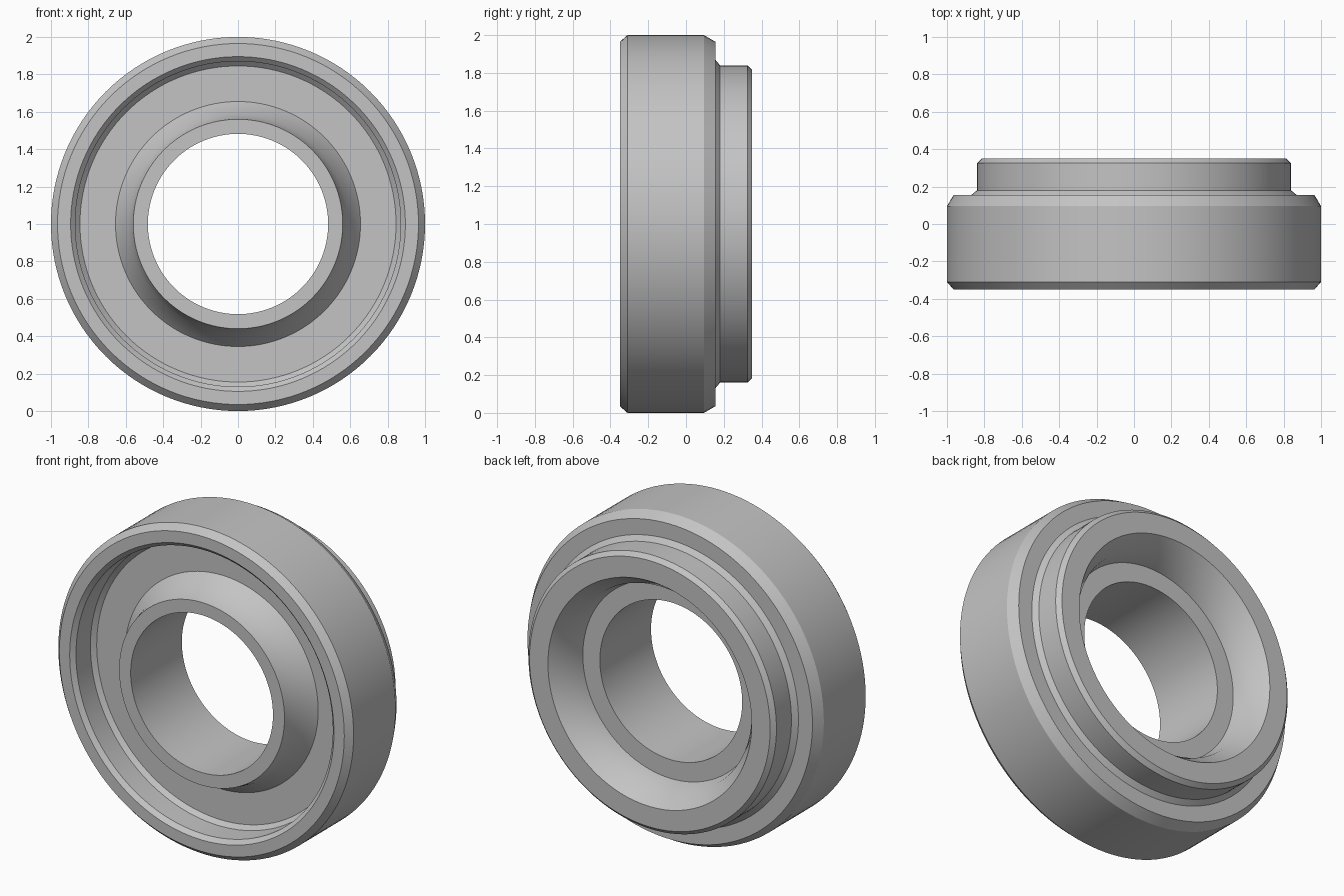
import bpy, bmesh, math
from mathutils import Vector

cube = bpy.data.objects.get("Cube")
if cube:
    bpy.data.objects.remove(cube, do_unlink=True)

grey = bpy.data.materials.new("plain grey")
grey.use_nodes = True
colour = (0.55, 0.55, 0.55, 1)
grey.diffuse_color = colour
grey.node_tree.nodes["Principled BSDF"].inputs["Base Color"].default_value = colour

AXIS_HEIGHT = 1.0
SEGMENTS = 128

# Cross-section as (radius, y), grouped by feature
outer_body = [(0.965, -0.35), (1.0, -0.31), (1.0, 0.095), (0.965, 0.155)]
rear_spigot = [(0.87, 0.155), (0.84, 0.18), (0.84, 0.325), (0.815, 0.35)]
rear_bowl = [(0.69, 0.35), (0.62, 0.25), (0.597, 0.145)]
bore = [(0.482, 0.145), (0.482, -0.35)]
front_boss = [(0.56, -0.35), (0.585, -0.25), (0.655, -0.16)]
front_recess = [(0.845, -0.16), (0.87, -0.185), (0.87, -0.325), (0.895, -0.35)]


def turned_part(name, profile):
    """Spin a closed cross-section around the y axis."""
    bm = bmesh.new()
    verts = [bm.verts.new((r, y, 0)) for r, y in profile]
    edges = [bm.edges.new((v, verts[(i + 1) % len(verts)]))
             for i, v in enumerate(verts)]
    bmesh.ops.spin(bm, geom=verts + edges, cent=(0, 0, 0), axis=(0, 1, 0),
                   angle=math.tau, steps=SEGMENTS, use_merge=False)
    bmesh.ops.remove_doubles(bm, verts=bm.verts, dist=0.0001)
    bmesh.ops.recalc_face_normals(bm, faces=bm.faces)
    bmesh.ops.translate(bm, verts=bm.verts, vec=Vector((0, 0, AXIS_HEIGHT)))
    mesh = bpy.data.meshes.new(name)
    bm.to_mesh(mesh)
    bm.free()
    mesh.materials.append(grey)
    obj = bpy.data.objects.new(name, mesh)
    bpy.context.collection.objects.link(obj)
    return obj


ring = turned_part("stepped_ring", outer_body + rear_spigot + rear_bowl
                   + bore + front_boss + front_recess)

# Smooth round walls, crisp machined edges
bpy.ops.object.select_all(action='DESELECT')
ring.select_set(True)
bpy.context.view_layer.objects.active = ring
bpy.ops.object.shade_smooth_by_angle(angle=math.radians(27))
